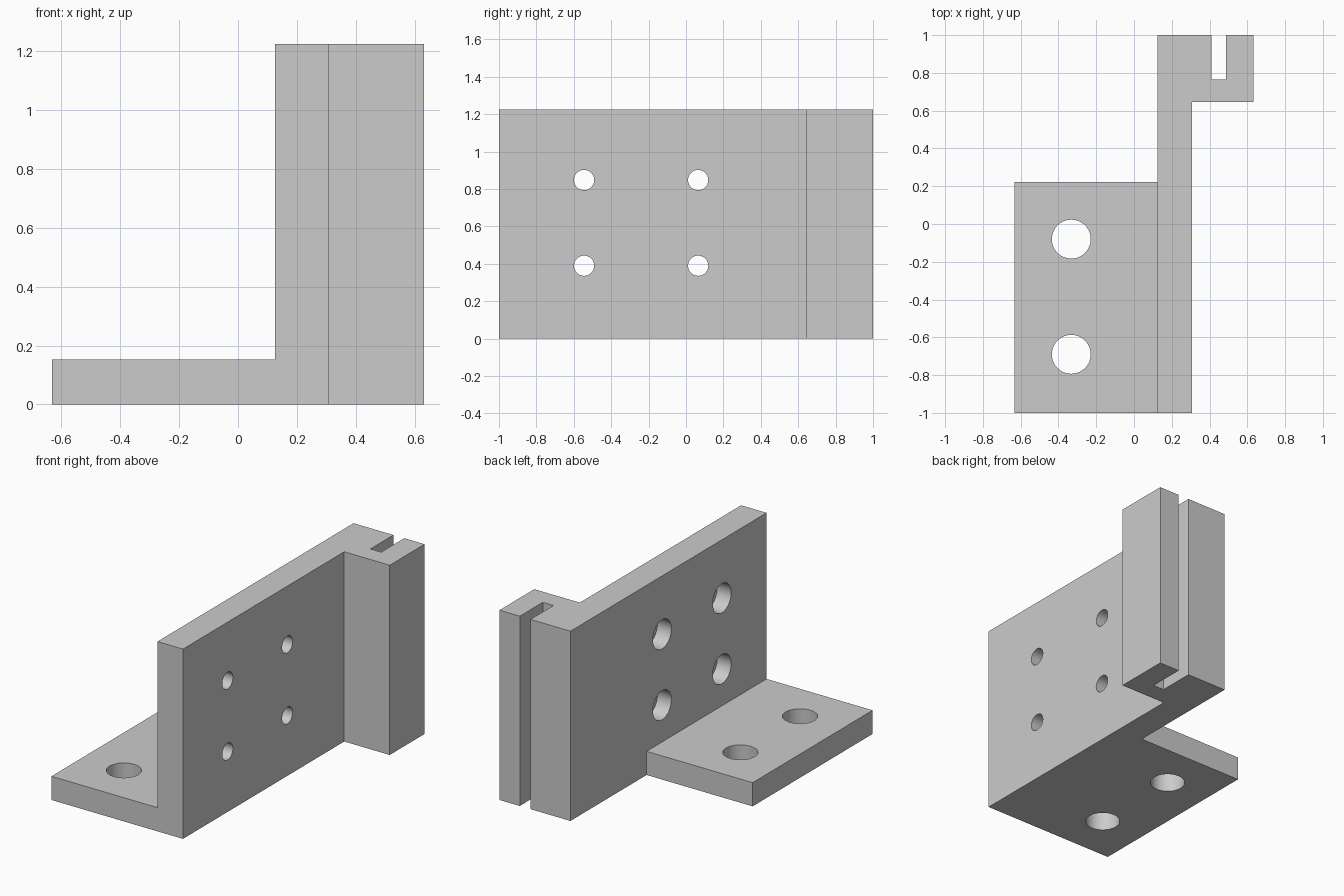
import bpy
import bmesh
from math import pi
from mathutils import Matrix, Vector

cube = bpy.data.objects.get("Cube")
if cube:
    bpy.data.objects.remove(cube, do_unlink=True)

grey = bpy.data.materials.new("plain grey")
grey.use_nodes = True
colour = (0.6, 0.6, 0.6, 1)
grey.diffuse_color = colour
grey.node_tree.nodes["Principled BSDF"].inputs["Base Color"].default_value = colour


def make_object(name, bm):
    bmesh.ops.recalc_face_normals(bm, faces=bm.faces)
    mesh = bpy.data.meshes.new(name)
    bm.to_mesh(mesh)
    bm.free()
    mesh.materials.append(grey)
    obj = bpy.data.objects.new(name, mesh)
    bpy.context.collection.objects.link(obj)
    return obj


def extrude_plan(name, points, height):
    """Raise a plan outline from the ground."""
    bm = bmesh.new()
    face = bm.faces.new([bm.verts.new((x, y, 0)) for x, y in points])
    raised = bmesh.ops.extrude_face_region(bm, geom=[face])["geom"]
    verts = [v for v in raised if isinstance(v, bmesh.types.BMVert)]
    bmesh.ops.translate(bm, verts=verts, vec=(0, 0, height))
    return make_object(name, bm)


def drill(name, centre, radius, depth, along_x=False):
    """Cylinder cutter, upright or lying along x."""
    turn = Matrix.Rotation(pi / 2, 4, "Y") if along_x else Matrix()
    bm = bmesh.new()
    bmesh.ops.create_cone(bm, cap_ends=True, segments=48, radius1=radius,
                          radius2=radius, depth=depth,
                          matrix=Matrix.Translation(Vector(centre)) @ turn)
    obj = make_object(name, bm)
    obj.hide_render = True
    return obj


def combine(target, other, operation):
    """Apply a boolean and discard the second object."""
    mod = target.modifiers.new(operation.lower(), "BOOLEAN")
    mod.operation = operation
    mod.solver = "EXACT"
    mod.object = other
    bpy.context.view_layer.objects.active = target
    bpy.ops.object.modifier_apply(modifier=mod.name)
    bpy.data.objects.remove(other, do_unlink=True)


wall_left, wall_right, edge = 0.125, 0.307, 0.632
wall_height, base_height = 1.225, 0.153

# Upright wall with the slotted post at its back end
bracket = extrude_plan("bracket", [
    (wall_left, -1), (wall_right, -1), (wall_right, 0.645), (edge, 0.645),
    (edge, 1), (0.487, 1), (0.487, 0.765), (0.41, 0.765), (0.41, 1),
    (wall_left, 1)], wall_height)

# Foot plate
foot = extrude_plan("foot_plate", [
    (-edge, -1), (0.2, -1), (0.2, 0.223), (-edge, 0.223)], base_height)
combine(bracket, foot, "UNION")

# Mounting holes in the foot
for y in (-0.69, -0.08):
    combine(bracket, drill("foot_hole", (-0.332, y, 0), 0.103, 1), "DIFFERENCE")

# Counterbored bolt holes through the wall
for y in (-0.545, 0.065):
    for z in (0.39, 0.848):
        combine(bracket, drill("bolt_hole", (0.2, y, z), 0.054, 0.6, True),
                "DIFFERENCE")
        combine(bracket, drill("counterbore", (wall_left, y, z), 0.094, 0.2, True),
                "DIFFERENCE")

# Round bores smooth, edges sharp
bpy.ops.object.select_all(action="DESELECT")
bracket.select_set(True)
bpy.context.view_layer.objects.active = bracket
bpy.ops.object.shade_smooth_by_angle(angle=pi / 6)
